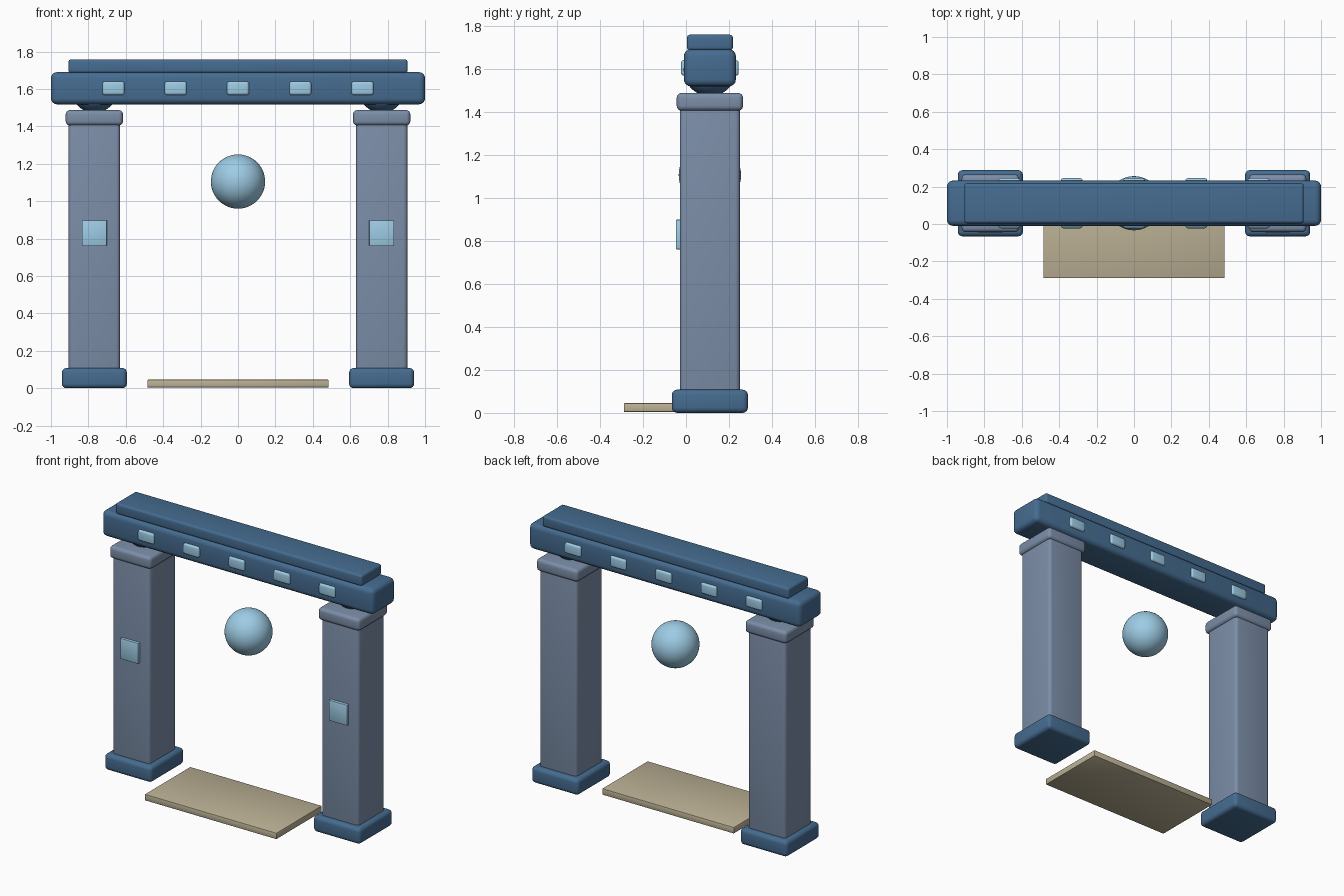
import bpy

if "Cube" in bpy.data.objects:
    bpy.data.objects.remove(bpy.data.objects["Cube"])

def material(name, rgb):
    m = bpy.data.materials.new(name)
    m.diffuse_color = (*rgb, 1)
    m.use_nodes = True
    m.node_tree.nodes["Principled BSDF"].inputs["Base Color"].default_value = m.diffuse_color
    return m

STONE = material("grey_blue_stone", (0.20, 0.27, 0.39))
BLUE = material("deep_blue", (0.06, 0.15, 0.28))
GLOW = material("pale_blue", (0.34, 0.60, 0.78))
SAND = material("sand", (0.50, 0.44, 0.30))
YC = 0.111  # depth centre of the gate

def smooth(o, mat):
    o.data.materials.append(mat)
    bpy.ops.object.shade_smooth_by_angle(angle=0.7)

def box(name, x, y, z, mat, bevel, segments=4):
    """Rounded box from (min, max) pairs."""
    bpy.ops.mesh.primitive_cube_add(size=1, location=[sum(p) / 2 for p in (x, y, z)])
    o = bpy.context.object
    o.name = name
    o.scale = [p[1] - p[0] for p in (x, y, z)]
    bpy.ops.object.transform_apply(location=False, rotation=False, scale=True)
    b = o.modifiers.new("rounding", 'BEVEL')
    b.width = bevel
    b.segments = segments
    bpy.ops.object.modifier_apply(modifier=b.name)
    smooth(o, mat)
    return o

def around(c, half):
    return (c - half, c + half)

def ball(name, loc, r, mat):
    bpy.ops.mesh.primitive_uv_sphere_add(segments=48, ring_count=24, radius=r, location=loc)
    o = bpy.context.object
    o.name = name
    smooth(o, mat)

# Pillars with foot, capital, joint ball and front panel
for side, x in (("left", -0.768), ("right", 0.768)):
    box(side + "_foot", around(x, 0.174), around(YC, 0.177), (0, 0.108), BLUE, 0.025)
    box(side + "_pillar", around(x, 0.138), around(YC, 0.14), (0.06, 1.43), STONE, 0.022)
    box(side + "_capital", around(x, 0.153), around(YC, 0.154), (1.405, 1.487), STONE, 0.022)
    ball(side + "_joint", (x, YC, 1.594), 0.122, BLUE)
    box(side + "_panel", around(x, 0.067), (-0.047, -0.01), (0.76, 0.898), GLOW, 0.004, 2)

# Lintel and top slab
box("lintel", (-1, 1), around(YC, 0.121), (1.518, 1.69), BLUE, 0.032)
box("top_slab", around(0, 0.907), around(YC, 0.107), (1.685, 1.758), BLUE, 0.015)

# Lights along the front and back of the lintel
for i in range(5):
    x = (i - 2) * 0.333
    for side, y in (("front", (-0.023, 0.02)), ("back", (0.202, 0.245))):
        box(f"{side}_light_{i + 1}", around(x, 0.059), y, (1.567, 1.64), GLOW, 0.014)

# Floating orb and floor mat
ball("orb", (0, YC, 1.105), 0.145, GLOW)
box("floor_mat", around(0, 0.485), (-0.289, 0.19), (0.004, 0.046), SAND, 0.005, 2)
